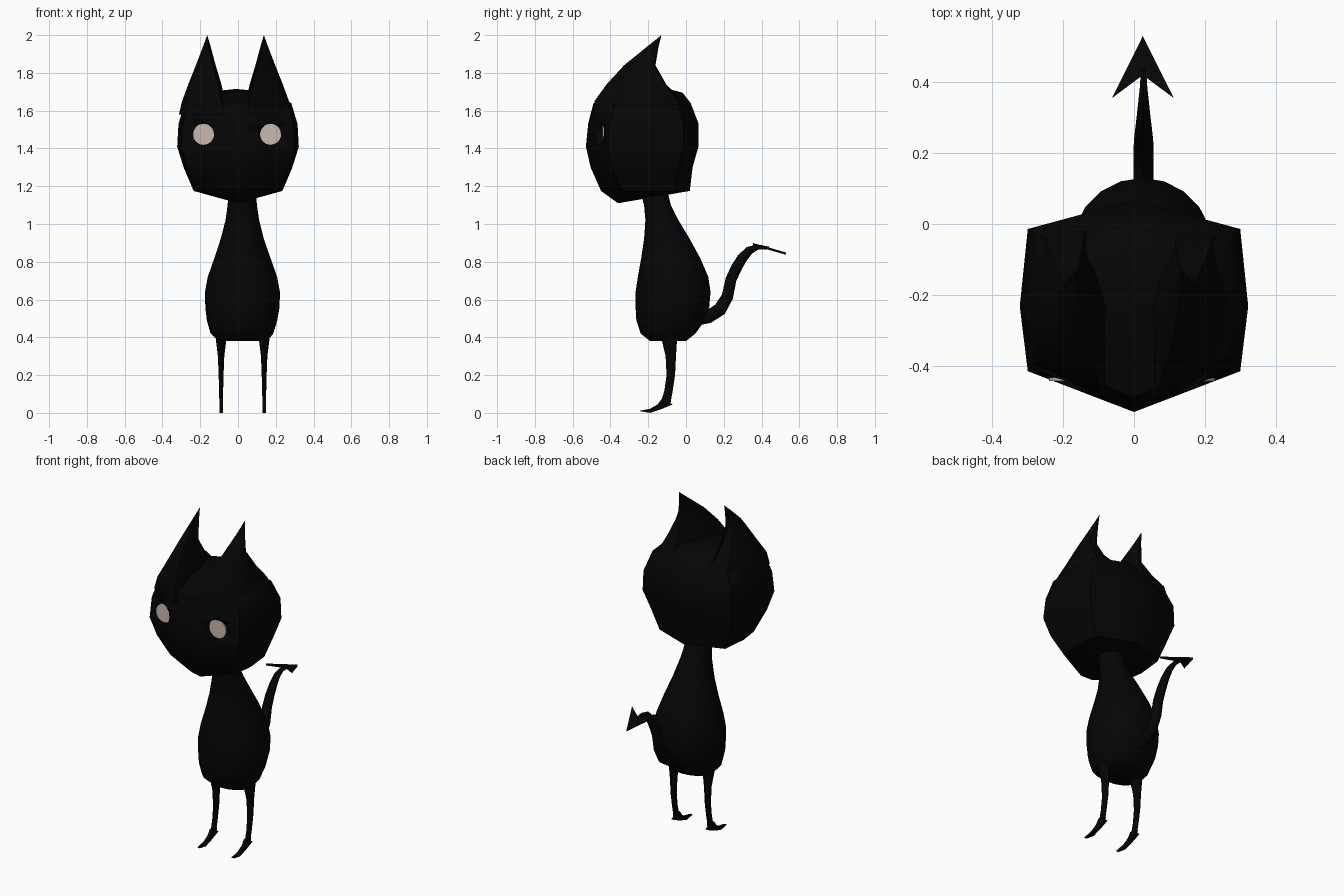
import bpy, bmesh, math
from mathutils import Vector, Matrix

if "Cube" in bpy.data.objects:
    bpy.data.objects.remove(bpy.data.objects["Cube"])


def material(name, rgb):
    m = bpy.data.materials.new(name)
    m.diffuse_color = (*rgb, 1)
    m.use_nodes = True
    m.node_tree.nodes["Principled BSDF"].inputs["Base Color"].default_value = m.diffuse_color
    return m


BLACK = material("soot black", (0.0015, 0.0015, 0.0015))
PALE = material("pale eye", (0.60, 0.48, 0.42))


def finish(name, bm, mat, angle=35):
    bmesh.ops.recalc_face_normals(bm, faces=bm.faces)
    me = bpy.data.meshes.new(name)
    bm.to_mesh(me)
    bm.free()
    me.materials.append(mat)
    ob = bpy.data.objects.new(name, me)
    bpy.context.collection.objects.link(ob)
    bpy.ops.object.select_all(action='DESELECT')
    ob.select_set(True)
    bpy.context.view_layer.objects.active = ob
    bpy.ops.object.shade_smooth_by_angle(angle=math.radians(angle))
    return ob


def loft(rings, start=None, end=None):
    """Skin equal-length rings; close each end with a face or a point."""
    bm = bmesh.new()
    vs = [[bm.verts.new(p) for p in r] for r in rings]
    n = len(vs[0])
    for a, b in zip(vs, vs[1:]):
        for i in range(n):
            bm.faces.new((a[i], a[(i + 1) % n], b[(i + 1) % n], b[i]))
    for ring, tip in ((vs[0], start), (vs[-1], end)):
        if tip is None:
            bm.faces.new(ring)
        else:
            t = bm.verts.new(tip)
            for i in range(n):
                bm.faces.new((ring[i], ring[(i + 1) % n], t))
    return bm


def oval(cx, cy, z, rx, ry, n):
    return [(cx + rx * math.cos(2 * math.pi * i / n),
             cy + ry * math.sin(2 * math.pi * i / n), z) for i in range(n)]


def disc(x, y0, y1, z, r):
    """Cylinder along y between y0 and y1."""
    bm = bmesh.new()
    bmesh.ops.create_cone(bm, cap_ends=True, segments=24, radius1=r, radius2=r, depth=y1 - y0)
    bm.transform(Matrix.Translation((x, (y0 + y1) / 2, z)) @ Matrix.Rotation(math.pi / 2, 4, 'X'))
    return bm


# Body: pear shape, rows of z, x min, x max, y min, y max
body_rows = [(0.38, -0.105, 0.155, -0.19, 0.0), (0.42, -0.145, 0.187, -0.24, 0.05),
             (0.49, -0.165, 0.208, -0.263, 0.10), (0.56, -0.173, 0.22, -0.267, 0.123),
             (0.64, -0.175, 0.222, -0.267, 0.13), (0.72, -0.16, 0.207, -0.255, 0.118),
             (0.82, -0.125, 0.172, -0.237, 0.075), (0.92, -0.092, 0.137, -0.222, 0.02),
             (1.02, -0.066, 0.112, -0.215, -0.04), (1.10, -0.055, 0.10, -0.222, -0.08),
             (1.18, -0.05, 0.095, -0.245, -0.10)]
finish("body", loft([oval((a + b) / 2, (c + d) / 2, z, (b - a) / 2, (d - c) / 2, 20)
                     for z, a, b, c, d in body_rows]), BLACK, 50)


# Head: boxy plan with pointed front and back
def head_ring(z, w, yf, yb):
    half = [(0.47 * w, yf + 0.058), (0.93 * w, yf + 0.115),
            (w, (yf + yb) / 2), (0.93 * w, yb - 0.08), (0.47 * w, yb - 0.04)]
    pts = [(0, yf)] + half + [(0, yb)] + [(-x, y) for x, y in reversed(half)]
    return [(x, y, z) for x, y in pts]


head_rows = [(1.175, 0.235, -0.45, 0.02), (1.30, 0.288, -0.505, 0.035),
             (1.41, 0.322, -0.53, 0.066), (1.53, 0.315, -0.518, 0.067),
             (1.64, 0.282, -0.49, 0.025), (1.695, 0.2, -0.34, -0.018)]
head = finish("head", loft([head_ring(*r) for r in head_rows],
                           (0, -0.36, 1.11), (-0.01, -0.09, 1.715)), BLACK, 45)

# Ears: z, then plan points from inner front round the outside to the inner side
ear_rows = [
    (1.58, (.06, -.49), (.270, -.395), (.300, -.23), (.255, -.03), (.12, .00), (.045, -.25)),
    (1.65, (.075, -.485), (.256, -.385), (.283, -.23), (.235, -.04), (.125, -.02), (.055, -.25)),
    (1.74, (.095, -.42), (.223, -.335), (.250, -.22), (.210, -.11), (.14, -.105), (.075, -.22)),
    (1.84, (.122, -.328), (.188, -.28), (.210, -.21), (.185, -.17), (.15, -.162), (.105, -.21)),
    (1.94, (.143, -.205), (.160, -.19), (.172, -.165), (.162, -.148), (.15, -.145), (.132, -.165))]
for side, label in ((-1, "left"), (1, "right")):
    rings = [[(side * x - 0.013, y, row[0]) for x, y in row[1:]] for row in ear_rows]
    finish(label + "_ear", loft(rings, None, (side * 0.15 - 0.013, -0.13, 2.0)), BLACK, 45)

    # Eye: flat forward-facing disc at the bottom of a round socket
    ex = side * 0.178 - 0.005
    cutter = finish(label + "_socket_cutter", disc(ex, -0.70, -0.435, 1.475, 0.0565), BLACK)
    cutter.hide_render = True
    cutter.hide_set(True)
    cut = head.modifiers.new(label + "_socket", 'BOOLEAN')
    cut.operation, cut.solver, cut.object = 'DIFFERENCE', 'EXACT', cutter
    finish(label + "_eye", disc(ex, -0.442, -0.433, 1.475, 0.056), PALE)

    # Leg: rows of z, y min, y max, half width
    lx = 0.0245 + side * 0.114
    leg_rows = [(0.43, -0.14, -0.045, 0.031), (0.38, -0.127, -0.048, 0.027),
                (0.30, -0.108, -0.053, 0.017), (0.20, -0.103, -0.058, 0.013),
                (0.12, -0.114, -0.07, 0.011), (0.05, -0.135, -0.082, 0.009)]
    finish(label + "_leg", loft([oval(lx, (a + b) / 2, z, r, (b - a) / 2, 8)
                                 for z, a, b, r in leg_rows]), BLACK, 50)

    # Foot: thin pointed profile with a small heel spur
    profile = [(-0.128, 0.075), (-0.085, 0.075), (-0.088, 0.055), (-0.07, 0.045),
               (-0.13, 0.02), (-0.19, 0.0), (-0.25, 0.01), (-0.19, 0.022), (-0.15, 0.045)]
    finish(label + "_foot", loft([[(lx + o, y, z) for y, z in profile]
                                  for o in (-0.009, 0.009)]), BLACK)

# Tail: rows of y, z, half thickness, half width along a curved path
tail_rows = [(0.05, 0.495, 0.035, 0.028), (0.12, 0.51, 0.035, 0.028), (0.18, 0.548, 0.035, 0.028),
             (0.219, 0.615, 0.031, 0.028), (0.238, 0.705, 0.029, 0.027), (0.265, 0.765, 0.029, 0.024),
             (0.298, 0.82, 0.027, 0.020), (0.335, 0.86, 0.022, 0.016),
             (0.38, 0.878, 0.014, 0.011), (0.44, 0.872, 0.008, 0.007)]
rings = []
for i, (y, z, t, w) in enumerate(tail_rows):
    a, b = tail_rows[max(i - 1, 0)], tail_rows[min(i + 1, len(tail_rows) - 1)]
    d = Vector((b[0] - a[0], b[1] - a[1])).normalized()
    rings.append([(0.027 + w * c, y - d.y * t * s, z + d.x * t * s)
                  for c, s in ((math.cos(k * math.pi / 4), math.sin(k * math.pi / 4)) for k in range(8))])
finish("tail", loft(rings), BLACK, 50)

# Tail tip: swept arrowhead sloping down to its point
arrow = [(0.025, 0.53, 0.843), (0.112, 0.355, 0.893), (0.025, 0.42, 0.875), (-0.062, 0.355, 0.893)]
finish("tail_tip", loft([[(x, y, z + o) for x, y, z in arrow] for o in (-0.006, 0.006)]), BLACK)
